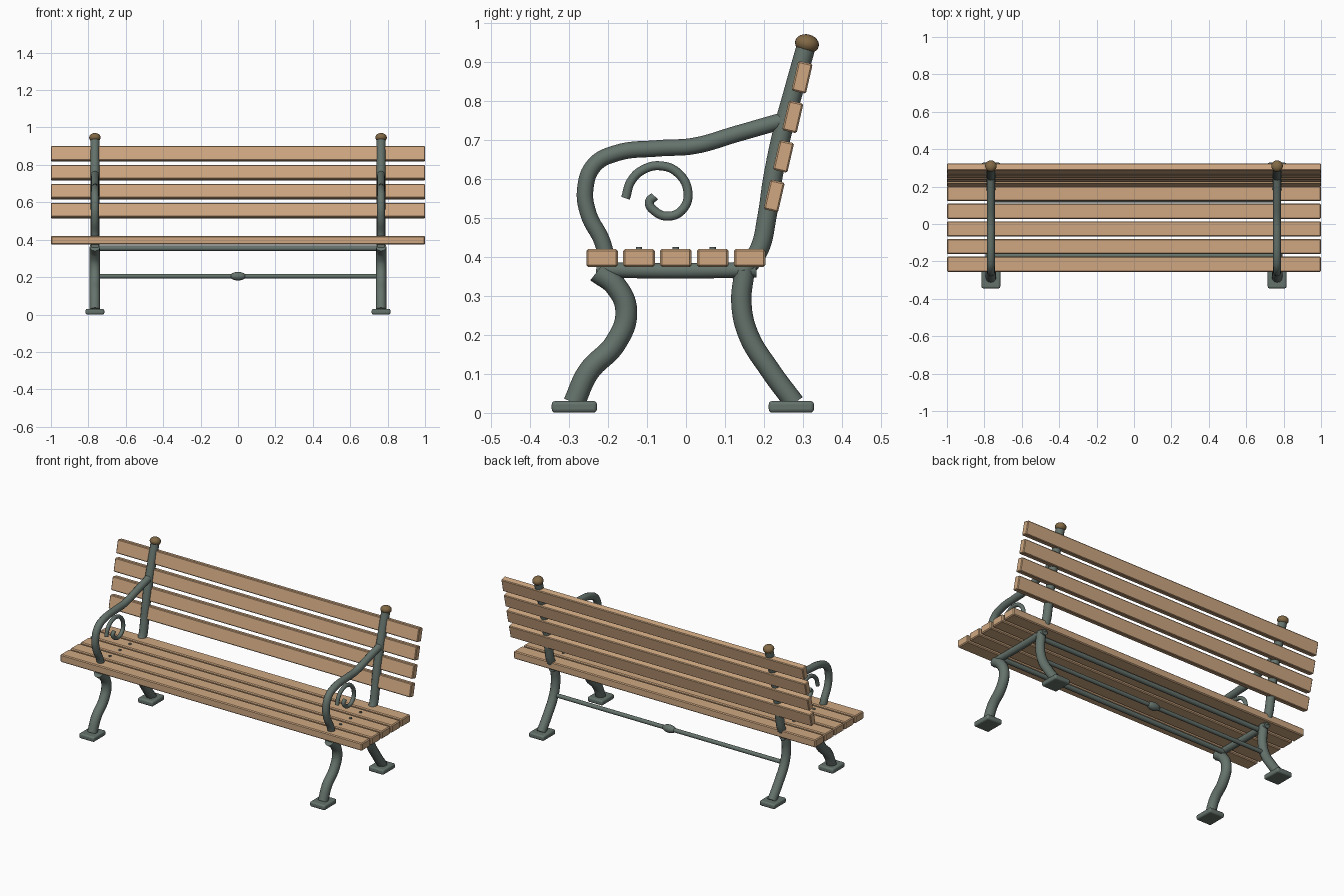
import bpy
from math import radians
from mathutils import Vector

cube = bpy.data.objects.get("Cube")
if cube:
    bpy.data.objects.remove(cube, do_unlink=True)


def material(name, rgb):
    m = bpy.data.materials.new(name)
    m.use_nodes = True
    m.diffuse_color = (*rgb, 1)
    m.node_tree.nodes["Principled BSDF"].inputs["Base Color"].default_value = (*rgb, 1)
    return m


iron = material("grey green iron", (0.13, 0.17, 0.15))
wood = material("light wood", (0.62, 0.39, 0.22))
brass = material("dark brass", (0.22, 0.14, 0.06))


def finish(obj, name, mat, smooth=True):
    obj.name = name
    obj.data.materials.clear()
    obj.data.materials.append(mat)
    bpy.ops.object.select_all(action='DESELECT')
    obj.select_set(True)
    bpy.context.view_layer.objects.active = obj
    if smooth:
        bpy.ops.object.shade_smooth_by_angle(angle=radians(40))
    return obj


def box(name, size, loc, mat, bevel, tilt=0, segments=1):
    bpy.ops.mesh.primitive_cube_add(size=1, location=loc, rotation=(tilt, 0, 0))
    obj = bpy.context.object
    obj.scale = size
    bpy.ops.object.transform_apply(location=False, rotation=False, scale=True)
    mod = obj.modifiers.new("rounded edges", 'BEVEL')
    mod.width, mod.segments = bevel, segments
    return finish(obj, name, mat, segments > 1)


def ball(name, scale, loc, mat, tilt=0):
    bpy.ops.mesh.primitive_uv_sphere_add(segments=24, ring_count=12, radius=1,
                                         location=loc, rotation=(tilt, 0, 0))
    bpy.context.object.scale = scale
    return finish(bpy.context.object, name, mat)


def tube(name, path, radius, x):
    """Round bar swept along a side profile of (y, z) points."""
    curve = bpy.data.curves.new(name, 'CURVE')
    curve.dimensions = '3D'
    curve.bevel_depth, curve.bevel_resolution = radius, 4
    curve.resolution_u, curve.use_fill_caps = 8, True
    spline = curve.splines.new('BEZIER')
    spline.bezier_points.add(len(path) - 1)
    for p, (y, z) in zip(spline.bezier_points, path):
        p.co = Vector((x, y, z))
        p.handle_left_type = p.handle_right_type = 'AUTO'
    obj = bpy.data.objects.new(name, curve)
    bpy.context.collection.objects.link(obj)
    bpy.ops.object.select_all(action='DESELECT')
    obj.select_set(True)
    bpy.context.view_layer.objects.active = obj
    bpy.ops.object.convert(target='MESH')
    return finish(bpy.context.object, name, iron)


def rod(name, radius, length, loc, along_x=True):
    bpy.ops.mesh.primitive_cylinder_add(vertices=20, radius=radius, depth=length, location=loc,
                                        rotation=(0, radians(90) if along_x else 0, 0))
    return finish(bpy.context.object, name, iron)


# Side profiles of the iron frame
FRONT_LEG = [(-.287, .025), (-.25, .105), (-.18, .18), (-.153, .26), (-.18, .325), (-.228, .362)]
BACK_LEG = [(.278, .025), (.215, .11), (.16, .2), (.142, .28), (.15, .365)]
POST = [(.15, .365), (.188, .42), (.207, .5), (.222, .6), (.247, .72), (.277, .83), (.308, .94)]
ARM = [(-.2, .38), (-.215, .44), (-.25, .51), (-.258, .575), (-.235, .635), (-.18, .665),
       (-.07, .678), (.02, .684), (.13, .715), (.245, .748)]
SCROLL = [(-.155, .55), (-.14, .595), (-.108, .624), (-.065, .633), (-.02, .614), (.005, .565),
          (-.008, .522), (-.045, .504), (-.08, .517), (-.094, .54), (-.08, .555)]
SEAT_ROWS = [-.215 + .0945 * i for i in range(5)]

# Two end frames
for side, x in (("right", -.765), ("left", .765)):
    tube(f"{side}_front_leg", FRONT_LEG, .028, x)
    tube(f"{side}_back_leg", BACK_LEG, .026, x)
    tube(f"{side}_back_post", POST, .0245, x)
    tube(f"{side}_armrest", ARM, .021, x)
    tube(f"{side}_scroll", SCROLL, .0115, x)
    tube(f"{side}_seat_support", [(-.23, .367), (-.03, .364), (.18, .367)], .02, x)
    ball(f"{side}_finial", (.031, .031, .024), (x, .31, .946), brass, radians(-14))
    for end, y in (("front", -.286), ("back", .27)):
        box(f"{side}_{end}_foot", (.1, .116, .03), (x, y, .0155), iron, .009, segments=3)
    for y in SEAT_ROWS[1:4]:
        rod(f"{side}_seat_bolt", .008, .01, (x, y, .42), False)

# Seat and backrest slats
for y in SEAT_ROWS:
    box("seat_slat", (2, .081, .046), (0, y, .397), wood, .005)
for i in range(4):
    box("back_slat", (2, .038, .078), (0, .226 + .0238 * i, .556 + .1013 * i),
        wood, .004, radians(-13))

# Long iron bars below the seat
for y in (-.17, .13):
    rod("seat_rail", .014, 1.53, (0, y, .354))
rod("stretcher", .012, 1.53, (0, .158, .205))
ball("stretcher_knot", (.043, .023, .023), (0, .158, .205), iron)
